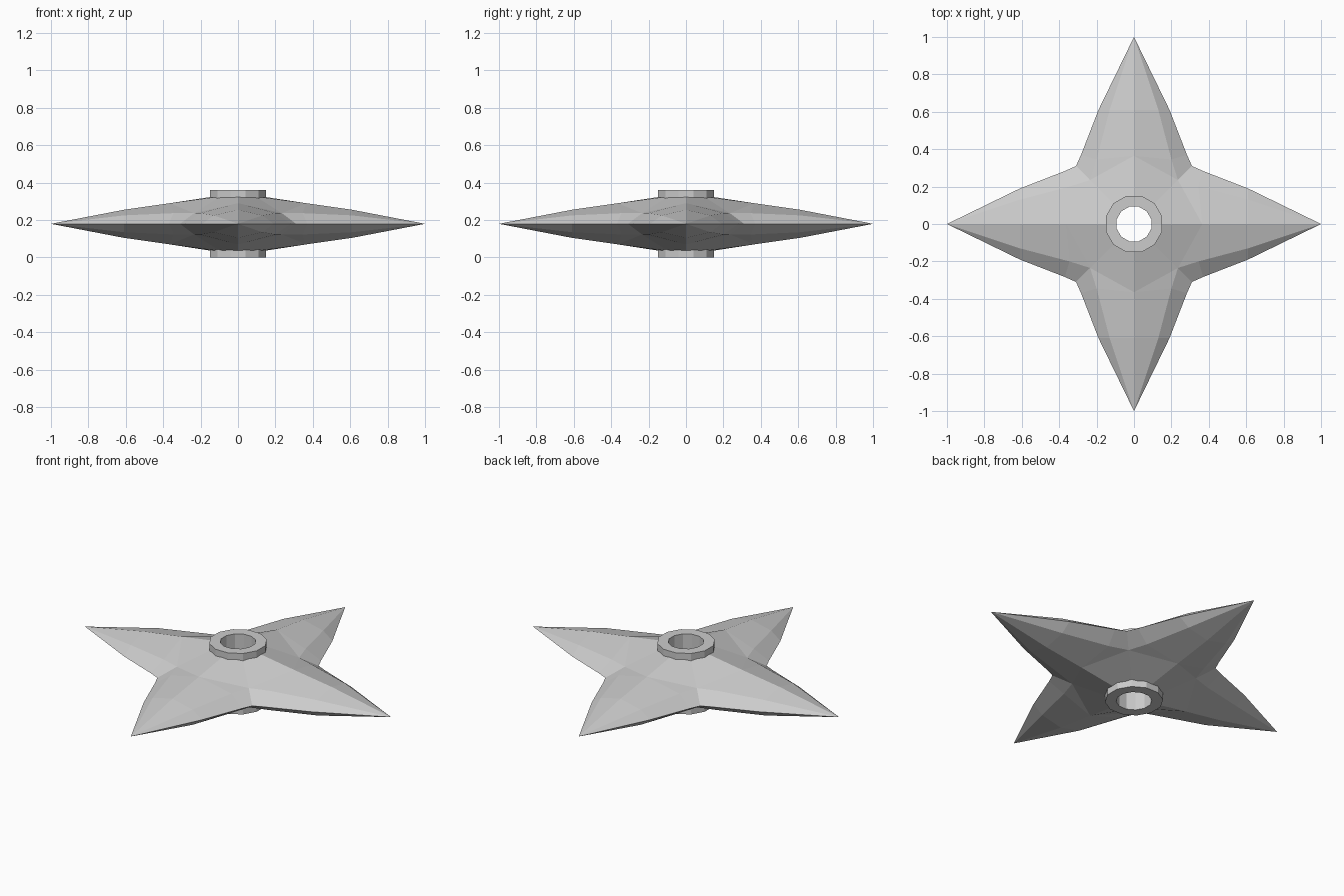
import bpy, bmesh
from math import sin, cos, pi, radians
from mathutils import Matrix, Vector

if "Cube" in bpy.data.objects:
    bpy.data.objects.remove(bpy.data.objects["Cube"])

MID = 0.18


def finish(bm, name):
    bmesh.ops.remove_doubles(bm, verts=bm.verts[:], dist=0.0005)
    bmesh.ops.recalc_face_normals(bm, faces=bm.faces[:])
    me = bpy.data.meshes.new(name)
    bm.to_mesh(me)
    bm.free()
    ob = bpy.data.objects.new(name, me)
    bpy.context.collection.objects.link(ob)
    return ob


# Key points of one half arm, upper side; heights are above the middle plane
P = dict(
    tip=(1.0, 0, 0),
    ridge_out=(0.61, 0, 0.075), ridge_in=(0.365, 0, 0.11), ridge_hub=(0.13, 0, 0.146),
    cut_out=(0.61, 0.13, 0.045), cut_in=(0.345, 0.20, 0.057),
    edge_out=(0.61, 0.19, 0), edge_in=(0.37, 0.283, 0),
    valley_edge=(0.31, 0.31, 0), valley_cut=(0.235, 0.235, 0.057),
    valley_hub=(0.095, 0.095, 0.146),
)
FACES = [
    ("tip", "ridge_out", "cut_out"), ("tip", "cut_out", "edge_out"),
    ("ridge_out", "ridge_in", "cut_in", "cut_out"),
    ("cut_out", "cut_in", "edge_in", "edge_out"),
    ("ridge_in", "valley_cut", "cut_in"),
    ("cut_in", "valley_cut", "valley_edge", "edge_in"),
    ("ridge_in", "ridge_hub", "valley_hub", "valley_cut"),
]

# Four-pointed blade: half arm mirrored sideways, top to bottom, and turned four times
bm = bmesh.new()
for turn in range(4):
    rot = Matrix.Rotation(turn * pi / 2, 3, 'Z')
    for sy in (1, -1):
        for sz in (1, -1):
            for face in FACES:
                pts = [rot @ Vector((P[k][0], sy * P[k][1], sz * P[k][2])) for k in face]
                bm.faces.new([bm.verts.new(p + Vector((0, 0, MID))) for p in pts])
finish(bm, "star_blade")

# Twelve-sided sleeve through the centre
bm = bmesh.new()
SIDES = 12
profile = [(0.156, 0), (0.156, 2 * MID), (0.096, 2 * MID), (0.096, 0)]
rings = []
for i in range(SIDES):
    a = radians(15) + 2 * pi * i / SIDES
    rings.append([bm.verts.new((r * cos(a), r * sin(a), z)) for r, z in profile])
for i in range(SIDES):
    a, b = rings[i], rings[(i + 1) % SIDES]
    for j in range(4):
        k = (j + 1) % 4
        bm.faces.new((a[j], b[j], b[k], a[k]))
finish(bm, "centre_sleeve")
